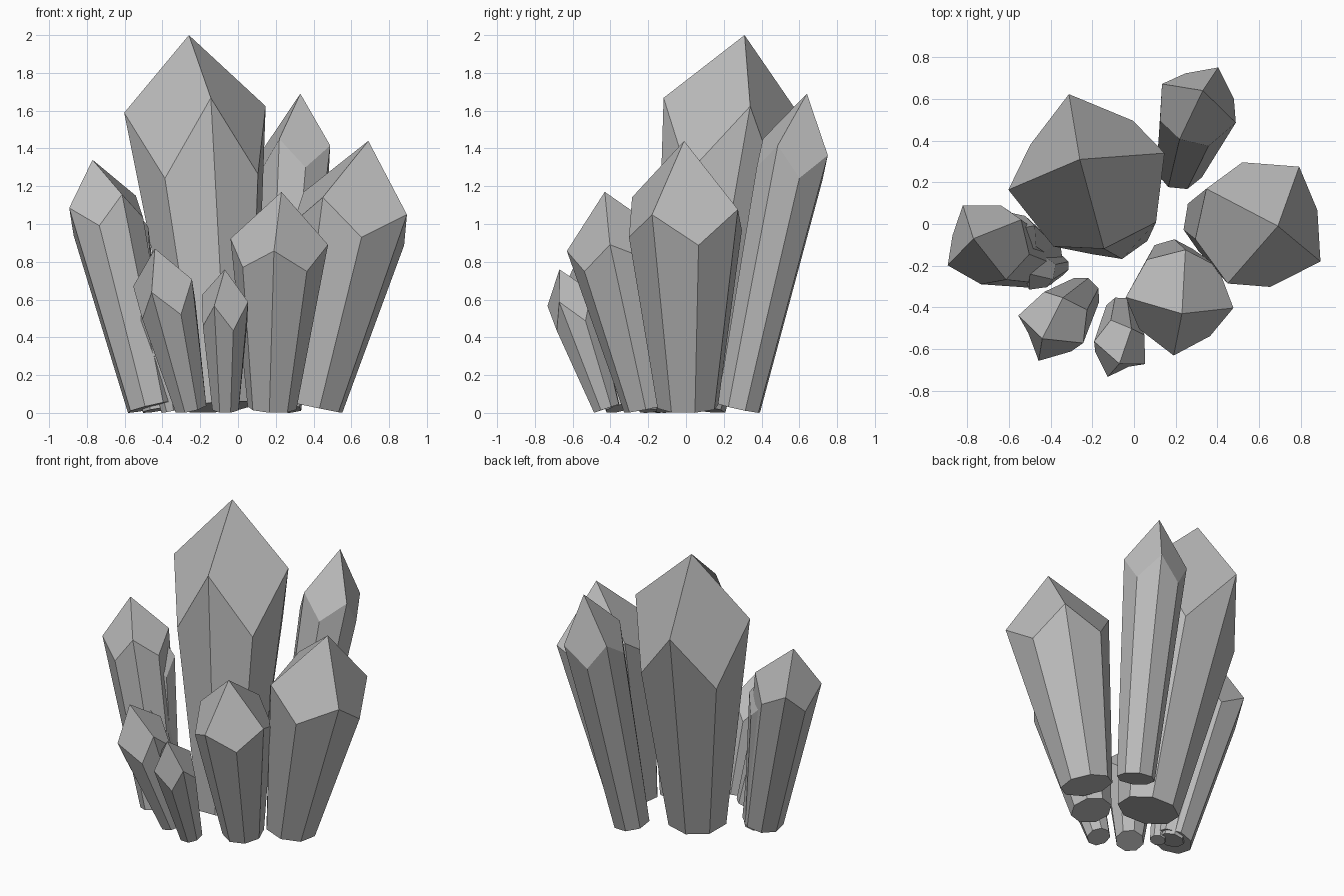
import bpy
import bmesh
from math import cos, sin, radians
from mathutils import Vector

old = bpy.data.objects.get("Cube")
if old:
    bpy.data.objects.remove(old, do_unlink=True)

# One plain grey stone colour
stone = bpy.data.materials.new("grey_stone")
stone.use_nodes = True
grey = (0.5, 0.5, 0.5, 1.0)
stone.diffuse_color = grey
stone.node_tree.nodes["Principled BSDF"].inputs["Base Color"].default_value = grey


def crystal(name, foot, tip, foot_radius, radius, turn, shoulder, notch):
    """Leaning eight-sided shaft that widens upward to a four-faced point.
    shoulder and notch are fractions of the length for the high and low corners."""
    tip = Vector(tip)
    axis = tip - Vector((foot[0], foot[1], 0))
    lean = axis.normalized()
    base = Vector((foot[0], foot[1], foot_radius * Vector((lean.x, lean.y)).length))
    axis = tip - base
    tilt = Vector((0, 0, 1)).rotation_difference(axis)

    def corner(i, size, along):
        a = radians(turn + 45 * i)
        return base + axis * along + tilt @ Vector((size * cos(a), size * sin(a), 0))

    bm = bmesh.new()
    lower = [bm.verts.new(corner(i, foot_radius, 0)) for i in range(8)]
    upper = [bm.verts.new(corner(i, radius * (0.93 if i % 2 else 1),
                                 notch if i % 2 else shoulder)) for i in range(8)]
    apex = bm.verts.new(tip)
    # Foot cap, shaft sides, then kite-shaped tip faces
    bm.faces.new(lower[::-1])
    for i in range(8):
        j = (i + 1) % 8
        bm.faces.new((lower[i], lower[j], upper[j], upper[i]))
    for i in range(0, 8, 2):
        bm.faces.new((apex, upper[i], upper[i + 1], upper[(i + 2) % 8]))
    bmesh.ops.recalc_face_normals(bm, faces=bm.faces)
    mesh = bpy.data.meshes.new(name)
    bm.to_mesh(mesh)
    bm.free()
    mesh.materials.append(stone)
    obj = bpy.data.objects.new(name, mesh)
    bpy.context.collection.objects.link(obj)
    return obj


# Tall crystals at the centre, sides and back
crystal("main_crystal", (-0.10, 0.02), (-0.26, 0.31, 2.0), 0.195, 0.385, -77, 0.80, 0.60)
crystal("left_crystal", (0.395, 0.01), (0.69, -0.01, 1.44), 0.165, 0.33, -32, 0.765, 0.65)
crystal("back_crystal", (0.22, 0.28), (0.33, 0.64, 1.69), 0.12, 0.20, -28, 0.83, 0.745)
crystal("right_crystal", (-0.46, -0.18), (-0.77, -0.07, 1.34), 0.13, 0.21, 31, 0.83, 0.73)

# Shorter crystals along the front
crystal("front_crystal", (0.18, -0.20), (0.23, -0.43, 1.17), 0.13, 0.26, -6, 0.77, 0.67)
crystal("front_right_crystal", (-0.25, -0.34), (-0.44, -0.55, 0.87), 0.09, 0.17, -22, 0.785, 0.61)
crystal("front_small_crystal", (-0.065, -0.42), (-0.07, -0.67, 0.76), 0.075, 0.135, -25, 0.79, 0.61)

# Slivers tucked beside the right crystal
crystal("sliver_crystal", (-0.43, -0.15), (-0.62, -0.03, 1.17), 0.08, 0.12, 20, 0.83, 0.73)
crystal("tiny_crystal", (-0.36, -0.20), (-0.50, -0.24, 0.70), 0.05, 0.09, -22, 0.79, 0.65)
